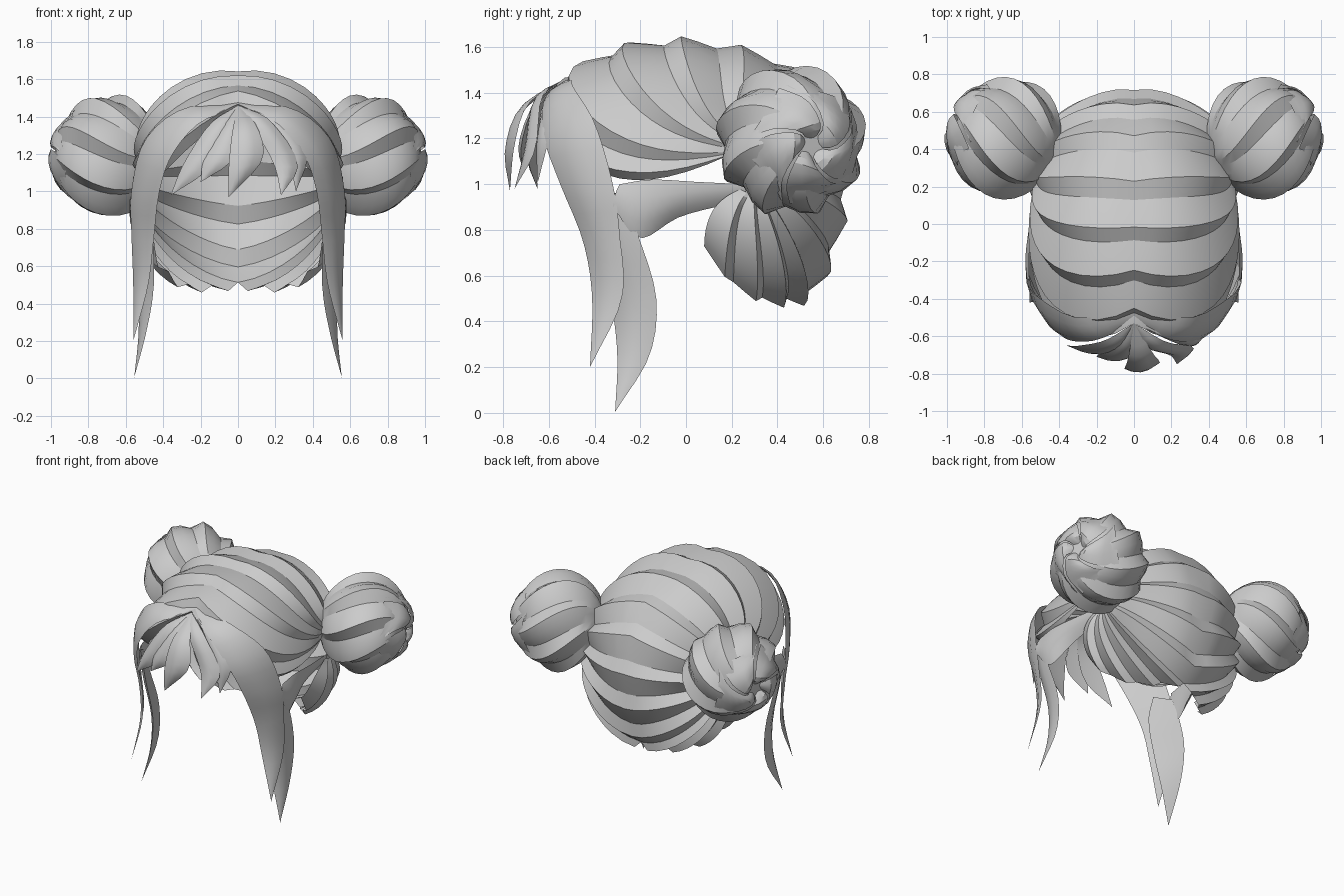
import bpy, bmesh, math
from mathutils import Vector as V

if "Cube" in bpy.data.objects:
    bpy.data.objects.remove(bpy.data.objects["Cube"])


def finish(name, grid, mirror=False, wrap=False, angle=28):
    """Skin a grid of points (rows x columns) into a smooth-by-angle object."""
    bm = bmesh.new()
    rows = [[bm.verts.new(p) for p in r] for r in grid]
    n = len(rows[0])
    for a, b in zip(rows, rows[1:]):
        for j in range(n if wrap else n - 1):
            k = (j + 1) % n
            bm.faces.new((a[j], a[k], b[k], b[j]))
    bmesh.ops.remove_doubles(bm, verts=bm.verts, dist=0.0005)
    bmesh.ops.recalc_face_normals(bm, faces=bm.faces)
    me = bpy.data.meshes.new(name)
    bm.to_mesh(me)
    bm.free()
    ob = bpy.data.objects.new(name, me)
    bpy.context.collection.objects.link(ob)
    bpy.ops.object.select_all(action='DESELECT')
    ob.select_set(True)
    bpy.context.view_layer.objects.active = ob
    bpy.ops.object.shade_smooth_by_angle(angle=math.radians(angle))
    if mirror:
        m = ob.modifiers.new("Mirror", 'MIRROR')
        m.merge_threshold = 0.002
    return ob


def spline(pts, t):
    """Catmull-Rom point at t in 0..1 along the list."""
    pts = [V(p) for p in pts]
    f = t * (len(pts) - 1)
    i = min(int(f), len(pts) - 2)
    f -= i
    b, c = pts[i], pts[i + 1]
    a = pts[i - 1] if i else 2 * b - c
    d = pts[i + 2] if i + 2 < len(pts) else 2 * c - b
    return 0.5 * (2 * b + (c - a) * f + (2 * a - 5 * b + 4 * c - d) * f * f
                  + (3 * b - a - 3 * c + d) * f ** 3)


def strand(name, rail_a, rail_b, bulge=0.25, mirror=False, steps=14):
    """Lock of hair between two edge rails, ridged away from the head."""
    grid = []
    for i in range(steps + 1):
        t = i / steps
        a, b = spline(rail_a, t), spline(rail_b, t)
        mid, w = (a + b) / 2, (b - a).length
        out = (mid - V((0, 0.05, mid.z * 0.7 + 0.3))).normalized()
        ridge = mid + out * w * bulge
        grid.append([a, a.lerp(ridge, .55) + out * w * .04, ridge,
                     ridge.lerp(b, .45) + out * w * .04, b, mid + out * w * .03])
    return finish(name, grid, mirror, wrap=True)


# Head cap: ridged bands run from a boundary line (hairline, parting, nape) to the bun
CENTRE = V((0, .06, 1.05))


def norm(p):
    q = p - CENTRE
    radii = (.555, .78 if q.y < 0 else .67, .595)
    power = 2.08 - .35 * max(0, q.y / q.length)      # narrower towards the back
    return sum(abs(q[k] / radii[k]) ** power for k in range(3)) ** (1 / power)


edge = [(0, -.51, 1.43), (0, -.49, 1.48), (0, -.31, 1.58), (0, -.09, 1.62),
        (0, .13, 1.605), (0, .39, 1.54), (0, .57, 1.4), (0, .685, 1.17),
        (0, .69, .92), (0, .63, .68), (0, .52, .5), (.14, .45, .485),
        (.27, .34, .49), (.38, .21, .56), (.46, .08, .72)]
drop = [.45, .28, .1] + [0] * 12
anchor = V((.53, .3, 1.08))
grid = []
for i in range(len(edge)):
    for f, h in ((0, 0), (.35, 1), (.65, .55)):
        if i == len(edge) - 1 and f:
            break
        j = min(i + 1, len(edge) - 1)
        e = V(edge[i]).lerp(V(edge[j]), f)
        if i == 9:
            e.x = 0
        d = drop[i] * (1 - f) + drop[j] * f
        c = V((.62, e.y, 1.08 + (e.z - 1.08) * .5 - d))
        toward = e - anchor
        toward.x = 0
        b = anchor + toward.normalized() * .12
        row = []
        for k in range(15):
            t = k / 14
            p = e * (1 - t) ** 2 + c * 2 * t * (1 - t) + b * t * t
            size = norm(e) * (1 - t) + norm(b) * t
            size *= 1 + h * (.075 + .02 * math.sin(math.pi * t)) * (1 - t ** 3)
            size *= 1 - .025 * (1 - t) ** 8
            row.append(CENTRE + (p - CENTRE) * (size / norm(p)))
        grid.append(row)
finish("hair_cap", grid, mirror=True, angle=18)

# Buns: fluted balls twisted around an outward axis, with a spiky swirl at the outer end
axis = V((.92, .32, -.08)).normalized()
side = axis.cross(V((0, 0, 1))).normalized()
up = side.cross(axis)
bun = V((.685, .46, 1.19))
LOBES, ROWS = 8, 18
grid = []
for r in range(ROWS + 1):
    v = r / ROWS
    polar = math.pi * v
    ring = []
    for s in range(LOBES):
        for f, h in ((0, 0), (.35, 1), (.65, .6)):
            a = 2 * math.pi * (s + f) / LOBES + 1.7 * v
            flute = .92 + .16 * h * math.sin(polar) ** .5
            rad = .315 * flute * math.sin(polar)
            depth = -.3 * math.cos(polar) * (1 - .1 * max(0, v - .8) * 5)
            ring.append(bun + axis * depth + (side * math.cos(a) + up * math.sin(a)) * rad)
    grid.append(ring)
finish("bun", grid, mirror=True, wrap=True, angle=22)

# Outer swirl of the bun: short curved tufts that fold into the end
for n in range(5):
    pts = [[], []]
    for edge_no in (0, 1):
        for rad, depth, turn in ((.27, .15, 0), (.2, .245, .35), (.1, .3, .75), (.02, .25, 1.1)):
            a = 2 * math.pi * (n + edge_no * .9) / 5 + turn
            pts[edge_no].append(bun + axis * depth
                                + (side * math.cos(a) + up * math.sin(a)) * rad)
    strand(f"bun_tuft_{n + 1}", pts[0], pts[1], .15, mirror=True, steps=8)

# Long front locks sweeping from the parting past the cheeks
strand("front_lock",
       [(0, -.53, 1.44), (.2, -.62, 1.37), (.35, -.62, 1.2), (.42, -.55, 1.0),
        (.45, -.45, .75), (.48, -.41, .5), (.56, -.42, .2)],
       [(0, -.46, 1.48), (.3, -.5, 1.44), (.5, -.4, 1.27), (.57, -.32, 1.0),
        (.57, -.29, .78), (.56, -.28, .5), (.56, -.42, .2)], .1, True, 22)
strand("rear_lock",
       [(.5, -.4, 1.0), (.46, -.4, .8), (.45, -.33, .5), (.49, -.3, .25), (.555, -.31, .005)],
       [(.56, -.28, .95), (.56, -.2, .75), (.54, -.13, .5), (.53, -.16, .25), (.555, -.31, .005)],
       .12, True)
# Loose strand under the cap edge, in front of the bun
strand("side_strand",
       [(.56, -.29, 1.0), (.56, -.15, 1.02), (.55, .05, 1.01), (.53, .26, 1.0)],
       [(.57, -.32, .9), (.55, -.2, .765), (.51, -.02, .86), (.5, .26, .93)], .1, True)

# Fringe tufts fanning from the hairline
root = (0, -.53, 1.46)
fringe = [
    ([(-.03, -.71, 1.32), (-.05, -.77, 1.13), (-.05, -.77, .97)],
     [(.1, -.69, 1.35), (.13, -.75, 1.17), (-.05, -.77, .97)]),
    ([(.07, -.66, 1.36), (.19, -.7, 1.15), (.23, -.75, .98)],
     [(.17, -.63, 1.38), (.32, -.66, 1.15), (.23, -.75, .98)]),
    ([(.14, -.6, 1.39), (.26, -.65, 1.2), (.31, -.65, 1.0)],
     [(.24, -.57, 1.37), (.37, -.6, 1.2), (.31, -.65, 1.0)]),
    ([(-.15, -.62, 1.36), (-.29, -.65, 1.15), (-.36, -.65, .98)],
     [(-.06, -.65, 1.33), (-.16, -.69, 1.12), (-.36, -.65, .98)]),
    ([(-.08, -.64, 1.35), (-.18, -.69, 1.18), (-.2, -.71, 1.05)],
     [(-.01, -.66, 1.35), (-.03, -.72, 1.17), (-.2, -.71, 1.05)])]
for n, (a, b) in enumerate(fringe):
    strand(f"fringe_{n + 1}", [root] + a, [root] + b, .17, steps=10)
